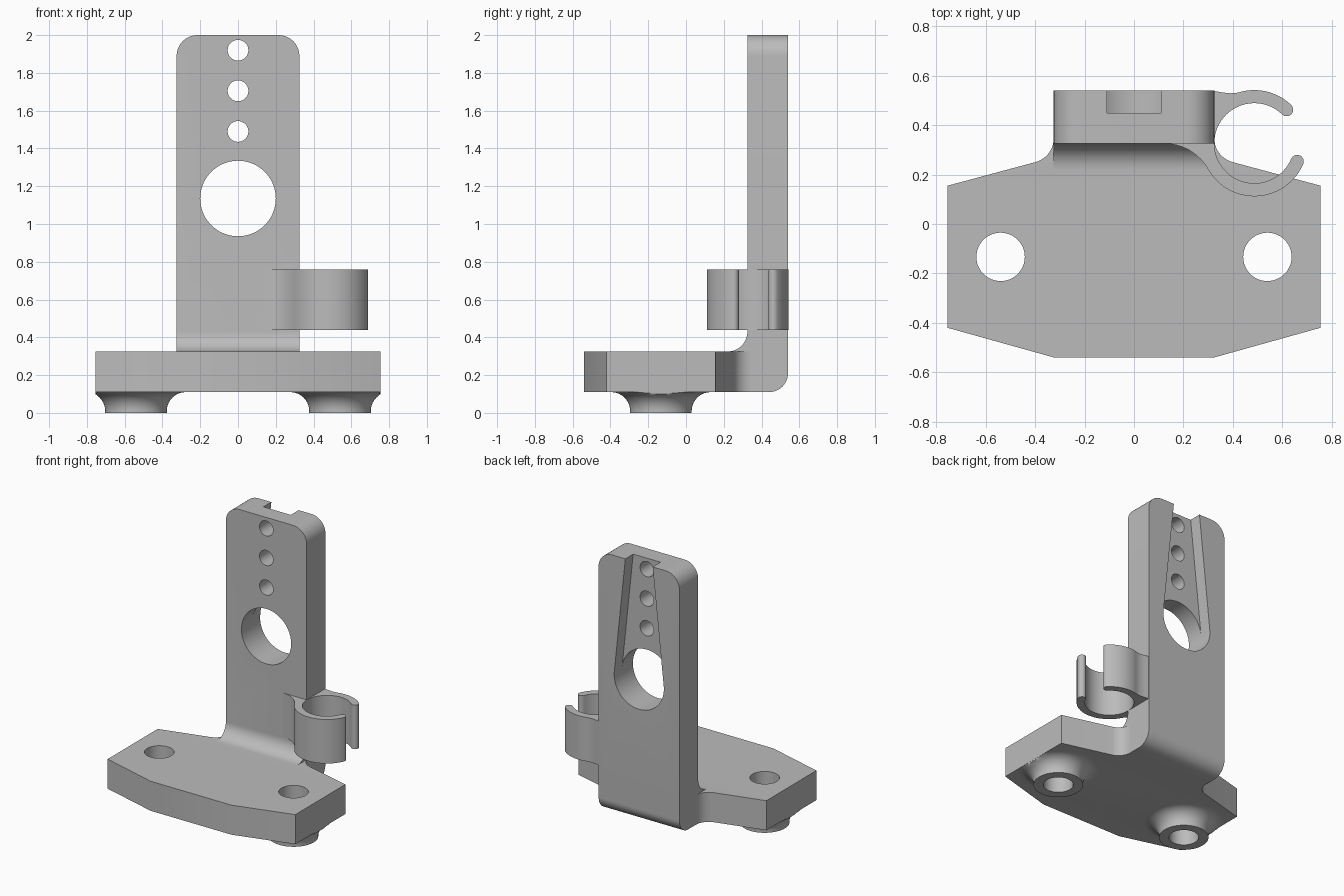
import bpy, bmesh
from math import sin, cos, pi, radians, hypot, atan2, acos
from mathutils import Vector

if "Cube" in bpy.data.objects:
    bpy.data.objects.remove(bpy.data.objects["Cube"])

grey = bpy.data.materials.new("plain_grey")
grey.use_nodes = True
colour = (0.5, 0.5, 0.5, 1)
grey.diffuse_color = colour
grey.node_tree.nodes["Principled BSDF"].inputs["Base Color"].default_value = colour

W = 0.325                      # half width of the upright
BACK, FACE = 0.54, 0.325       # rear and front of the upright
LOW, TOP = 0.11, 0.325         # underside and top of the base


def arc(cx, cy, r, a0, a1, n=16):
    """Points on an arc, angles in degrees."""
    angles = [radians(a0 + (a1 - a0) * i / n) for i in range(n + 1)]
    return [(cx + r * cos(a), cy + r * sin(a)) for a in angles]


def finish(name, bm):
    bmesh.ops.recalc_face_normals(bm, faces=bm.faces)
    mesh = bpy.data.meshes.new(name)
    bm.to_mesh(mesh)
    bm.free()
    mesh.materials.append(grey)
    obj = bpy.data.objects.new(name, mesh)
    bpy.context.collection.objects.link(obj)
    return obj


def prism(name, points, axis, lo, hi, round_top=0):
    """Extrude a closed 2D profile along the given axis."""
    place = {"x": lambda u, v: (lo, u, v),
             "y": lambda u, v: (u, lo, v),
             "z": lambda u, v: (u, v, lo)}[axis]
    bm = bmesh.new()
    face = bm.faces.new([bm.verts.new(place(u, v)) for u, v in points])
    new = bmesh.ops.extrude_face_region(bm, geom=[face])["geom"]
    shift = Vector([hi - lo if a == axis else 0 for a in "xyz"])
    bmesh.ops.translate(bm, vec=shift, verts=[g for g in new if isinstance(g, bmesh.types.BMVert)])
    if round_top:
        peak = max(v.co.z for v in bm.verts)
        edges = [e for e in bm.edges
                 if all(abs(v.co.z - peak) < 1e-4 for v in e.verts)
                 and abs(e.verts[0].co.x - e.verts[1].co.x) < 1e-4]
        bmesh.ops.bevel(bm, geom=edges, offset=round_top, segments=12, profile=0.5, affect="EDGES")
    return finish(name, bm)


def boolean(target, other, operation):
    mod = target.modifiers.new(operation.lower(), "BOOLEAN")
    mod.operation, mod.object, mod.solver = operation, other, "EXACT"
    with bpy.context.temp_override(object=target, active_object=target):
        bpy.ops.object.modifier_apply(modifier=mod.name)
    bpy.data.objects.remove(other)


# Base: tapered slab, flared into the upright by rounded inner corners
flare = arc(-0.425, 0.347, 0.1, -75, 0, 10)
left = [(-W, -BACK), (-0.755, -0.42), (-0.755, 0.155)] + flare + [(-W, 0.37)]
outline = left + [(-x, y) for x, y in reversed(left)]
bracket = prism("bracket", outline, "z", LOW, TOP)

# Upright: side profile with a front fillet and rounded heel
side = [(0.22, LOW), (0.22, TOP)]
side += arc(0.22, 0.43, 0.105, -90, 0, 12)[1:] + [(FACE, 2), (BACK, 2)]
side += arc(0.44, 0.21, 0.1, 0, -90, 12)
boolean(bracket, prism("upright", side, "x", -W, W, round_top=0.11), "UNION")

# Clip: open ring with rounded tips, blended into the upright
CX, CY, RI, RO = 0.487, 0.327, 0.162, 0.215
RM, RT = (RI + RO) / 2, (RO - RI) / 2
A0, A1 = 46, 337


def tip(angle, start):
    a = radians(angle)
    return arc(CX + RM * cos(a), CY + RM * sin(a), RT, start, start + 180 * TURN, 8)[1:-1]


BLEND = 0.2
by = FACE - BLEND
bx = CX - ((BLEND + RO) ** 2 - (CY - by) ** 2) ** 0.5
meet = atan2(CY - by, CX - bx) * 180 / pi
ring = arc(CX, CY, RO, A1, 180 + meet, 32)
ring += arc(bx, by, BLEND, meet, 90, 12)[1:]
ring += [(bx, 0.37), (0.28, 0.37), (0.29, 0.5), (W, 0.538), (0.36, 0.532), (0.39, 0.529)]
ring += arc(CX, CY, RO, 108, A0, 16)
TURN = -1
ring += tip(A0, A0)
ring += arc(CX, CY, RI, A0, A1, 56)
ring += tip(A1, A1 + 180)
boolean(bracket, prism("clip", ring, "z", 0.44, 0.76), "UNION")

# Feet: flared round bosses, trimmed at the ends of the base
FX, FY = 0.54, -0.133
foot = [(0.163, 0), (0.163, 0.01)] + arc(0.263, 0.01, 0.1, 180, 90, 10)[1:] + [(0.15, 0.14)]
for s in (-1, 1):
    bm = bmesh.new()
    n = 64
    rings = [[bm.verts.new((s * FX + r * cos(2 * pi * i / n), FY + r * sin(2 * pi * i / n), z))
              for i in range(n)] for r, z in foot]
    bm.faces.new(rings[0])
    bm.faces.new(rings[-1])
    for a, b in zip(rings, rings[1:]):
        for i in range(n):
            j = (i + 1) % n
            bm.faces.new((a[i], a[j], b[j], b[i]))
    for v in bm.verts:
        v.co.x = max(-0.754, min(0.754, v.co.x))
    boolean(bracket, finish("foot", bm), "UNION")
    # Screw hole through base and foot
    hole = prism("screw_hole", arc(s * FX, FY, 0.098, 0, 360, 48)[:-1], "z", -0.1, 0.6)
    boolean(bracket, hole, "DIFFERENCE")

# Tapered slot in the back, tangent to the large hole
HZ, HR, SLOT = 1.135, 0.2, 0.11
rise = 2 - HZ
t = atan2(SLOT, rise) + acos(HR / hypot(SLOT, rise))
tx, tz = HR * sin(t), HZ + HR * cos(t)
over = SLOT - 0.1 * (tx - SLOT) / (2 - tz)
slot = [(-tx, tz), (tx, tz), (over, 2.1), (-over, 2.1)]
boolean(bracket, prism("slot", slot, "y", 0.45, 0.7), "DIFFERENCE")

# Large hole and three small holes through the upright
for z, r, n in ((HZ, HR, 72), (1.49, 0.055, 32), (1.705, 0.055, 32), (1.92, 0.055, 32)):
    cutter = prism("hole", arc(0, z, r, 0, 360, n)[:-1], "y", 0.2, 0.7)
    boolean(bracket, cutter, "DIFFERENCE")

# Smooth the curves, keep the edges crisp
for o in bpy.context.selected_objects:
    o.select_set(False)
bracket.select_set(True)
bpy.context.view_layer.objects.active = bracket
bpy.ops.object.shade_smooth_by_angle(angle=radians(30))
